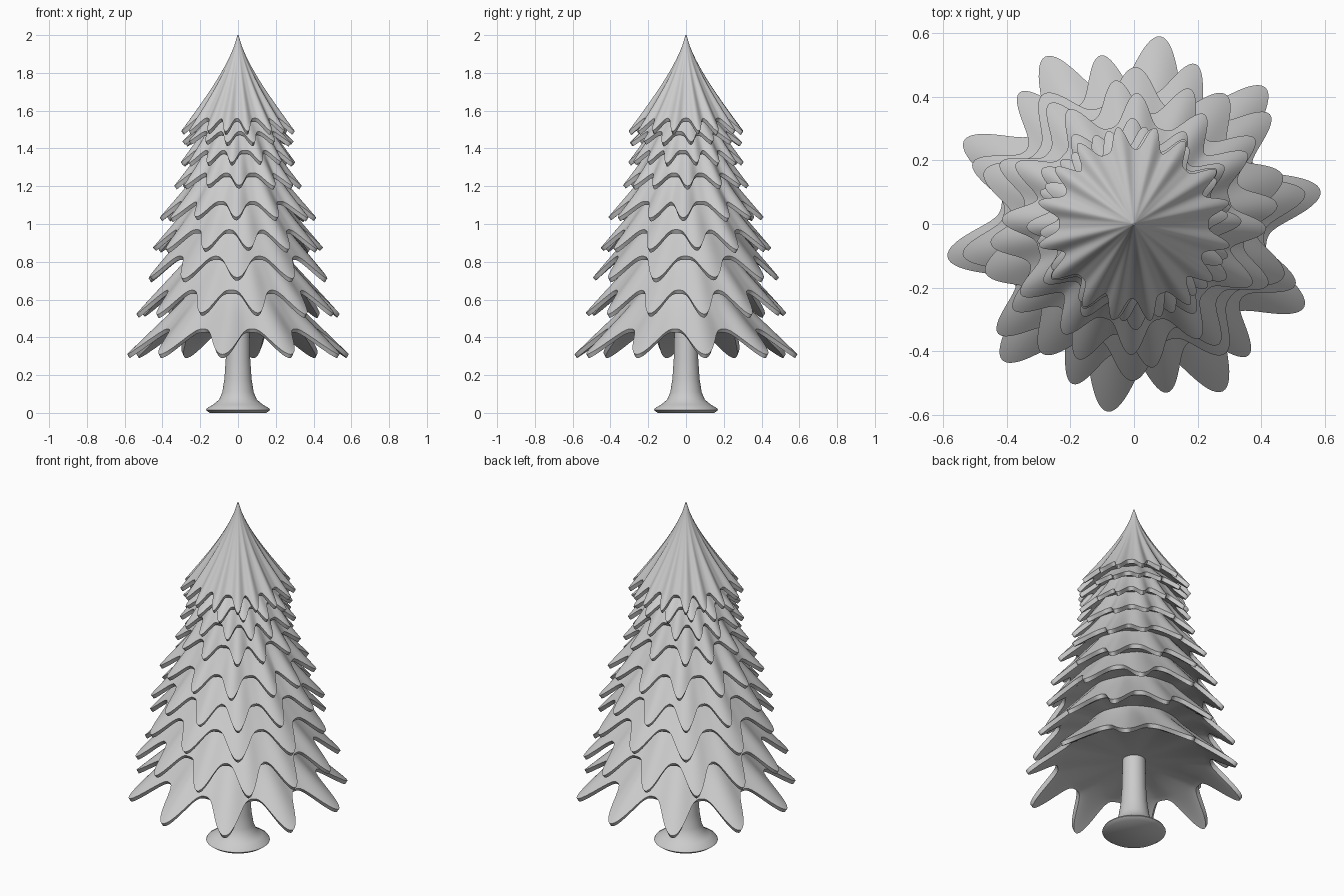
import bpy, bmesh, math, random

random.seed(4)
cube = bpy.data.objects.get("Cube")
if cube:
    bpy.data.objects.remove(cube, do_unlink=True)

grey = bpy.data.materials.new("light_grey")
grey.use_nodes = True
COLOUR = (0.6, 0.6, 0.6, 1)
grey.diffuse_color = COLOUR
grey.node_tree.nodes["Principled BSDF"].inputs["Base Color"].default_value = COLOUR


def skin_rings(name, rings, angle):
    """Join rings of points into one closed skin."""
    bm = bmesh.new()
    rows = [[bm.verts.new(p) for p in ring] for ring in rings]
    n = len(rows[0])
    for a, b in zip(rows, rows[1:]):
        for i in range(n):
            j = (i + 1) % n
            bm.faces.new((a[i], b[i], b[j], a[j]))
    bm.faces.new(rows[0])
    bm.faces.new(rows[-1][::-1])
    bmesh.ops.recalc_face_normals(bm, faces=bm.faces)
    mesh = bpy.data.meshes.new(name)
    bm.to_mesh(mesh)
    bm.free()
    mesh.materials.append(grey)
    obj = bpy.data.objects.new(name, mesh)
    bpy.context.collection.objects.link(obj)
    bpy.ops.object.select_all(action='DESELECT')
    obj.select_set(True)
    bpy.context.view_layer.objects.active = obj
    bpy.ops.object.shade_smooth_by_angle(angle=math.radians(angle))


def polar(r, a, z):
    return (r * math.cos(a), r * math.sin(a), z)


def lerp(a, b, t):
    return a + (b - a) * t


def make_teeth(count, phase, jitter):
    """Tooth directions and lengths, repeated on the opposite side."""
    step = math.tau / count
    half = [(math.radians(phase) + step * (k + random.uniform(-jitter, jitter)),
             1 - random.uniform(0, 1.5 * jitter)) for k in range(count // 2)]
    return half + [(a + math.pi, length) for a, length in half]


def tooth_weight(a, teeth):
    """0 in the rounded notches, 1 at the tip of a full-length tooth."""
    width = 0.54 * math.tau / len(teeth)
    best = 0
    for centre, length in teeth:
        d = abs((a - centre + math.pi) % math.tau - math.pi) / width
        if d < 1:
            best = max(best, length * (0.5 + 0.5 * math.cos(math.pi * d)) ** 1.8)
    return best


def branch_tier(name, tip, notch, top, count, phase, jitter):
    """A draped skirt with ridged teeth, a tapering lip and a shallow underside."""
    n, steps = 360, 14
    angles = [math.tau * i / n for i in range(n)]
    teeth = make_teeth(count, phase, jitter)
    weights = [tooth_weight(a, teeth) for a in angles]
    ridge = 0.2 * (notch[1] - tip[1])

    rings = []
    for k in range(steps + 1):
        s = k / steps
        ring = []
        for a, w in zip(angles, weights):
            v = w * s ** 1.5
            r = lerp(top[0], lerp(notch[0], tip[0], v), s)
            z = lerp(top[1], lerp(notch[1], tip[1], v), s ** 0.78)
            ring.append(polar(r, a, z + ridge * w * 4 * s * s * (1 - s)))
        rings.append(ring)
    # Narrower lower edge, so each tooth has a thick wedge section
    lower = [w ** 1.3 for w in weights]
    rings.append([polar(lerp(notch[0], tip[0], w) - 0.012, a,
                        lerp(notch[1], tip[1], w) - 0.02) for a, w in zip(angles, lower)])
    rings.append([polar(notch[0] * 0.9, a, notch[1] - 0.01) for a in angles])
    rings.append([polar(0.04, a, notch[1] + 0.01) for a in angles])
    skin_rings(name, rings, 42)


# Branch tiers from the ground up: tip, notch, tooth count, phase, jitter
tiers = [
    ((0.595, 0.31), (0.42, 0.445), 10, 10, 0.0),
    ((0.55, 0.52), (0.41, 0.65), 12, 10, 0.06),
    ((0.50, 0.71), (0.38, 0.83), 10, 17, 0.06),
    ((0.47, 0.86), (0.35, 0.97), 12, 5, 0.1),
    ((0.42, 1.03), (0.31, 1.12), 12, 0, 0.1),
    ((0.34, 1.20), (0.255, 1.27), 12, 2, 0.1),
    ((0.315, 1.32), (0.24, 1.39), 14, 9, 0.1),
    ((0.305, 1.43), (0.23, 1.49), 14, 3, 0.1),
]
for i, (tip, notch, count, phase, jitter) in enumerate(tiers):
    top = (notch[0] * 0.5, min(notch[1] + 0.28, 1.64))
    branch_tier(f"branch_tier_{i + 1}", tip, notch, top, count, phase, jitter)

# Pointed crown
branch_tier("crown", (0.31, 1.49), (0.235, 1.56), (0.003, 2.0), 16, -11, 0.1)

# Trunk with a flared foot
profile = [(0.15, 0.0), (0.17, 0.015), (0.165, 0.024), (0.13, 0.045), (0.1, 0.07),
           (0.083, 0.11), (0.072, 0.18), (0.065, 0.28), (0.06, 0.5)]
skin_rings("trunk", [[polar(r, math.tau * i / 64, z) for i in range(64)]
                     for r, z in profile], 40)
